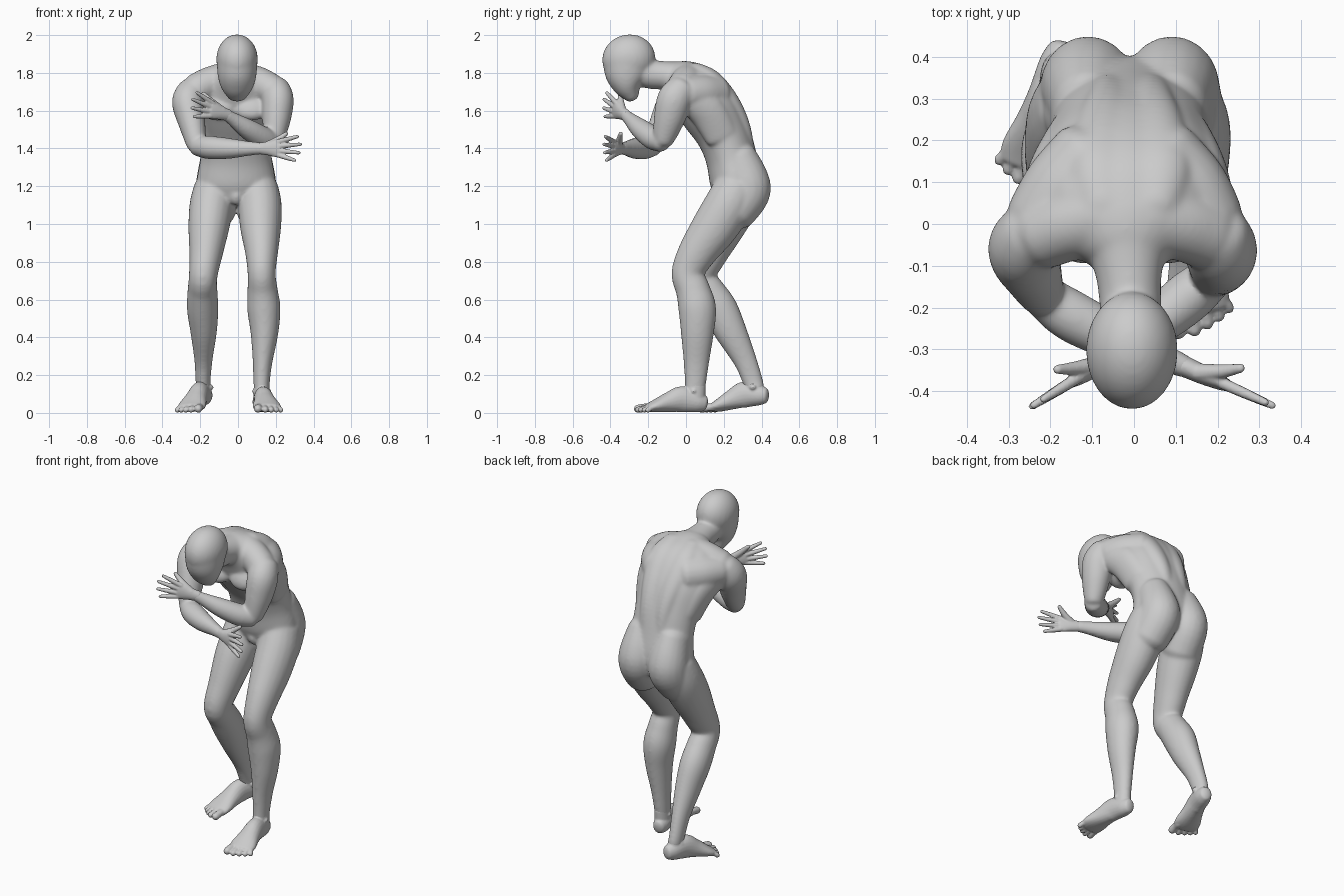
import bpy, bmesh, math
from mathutils import Vector, Matrix

bm = bmesh.new()
X, Z = Vector((1, 0, 0)), Vector((0, 0, 1))


def catmull(a, b, c, d, t):
    return [0.5 * (2 * q + (r - p) * t + (2 * p - 5 * q + 4 * r - s) * t * t
                   + (3 * q - p - 3 * r + s) * t ** 3) for p, q, r, s in zip(a, b, c, d)]


def tube(pts, side, cap=0.5, n=20, steps=5):
    """Loft ellipses (x, y, z, half width along side, half depth) with rounded ends."""
    pts = [list(p) + [p[3]] * (5 - len(p)) for p in pts]
    ext = [pts[0]] + pts + [pts[-1]]
    smp = [catmull(*ext[i:i + 4], k / steps) for i in range(len(pts) - 1) for k in range(steps)]
    smp.append(pts[-1])
    frames = []
    for i, s in enumerate(smp):
        t = Vector(smp[min(i + 1, len(smp) - 1)][:3]) - Vector(smp[max(i - 1, 0)][:3])
        frames.append((Vector(s[:3]), s[3], s[4], t.normalized()))

    def end(frame, sign):
        c, a, b, t = frame
        return [(c + t * sign * cap * min(a, b) * math.sin(w), a * math.cos(w), b * math.cos(w), t)
                for w in (0.5, 1.0, 1.4)]
    frames = end(frames[0], -1)[::-1] + frames + end(frames[-1], 1)
    rings = []
    for c, a, b, t in frames:
        u = (side - t * side.dot(t)).normalized()
        v = t.cross(u)
        rings.append([bm.verts.new(c + u * a * math.cos(2 * math.pi * k / n)
                                   + v * b * math.sin(2 * math.pi * k / n)) for k in range(n)])
    for r, s in zip(rings, rings[1:]):
        for k in range(n):
            bm.faces.new((r[k], r[(k + 1) % n], s[(k + 1) % n], s[k]))
    bm.faces.new(rings[0][::-1])
    bm.faces.new(rings[-1])


def ball(c, r, tilt=0):
    m = Matrix.Translation(c) @ Matrix.Rotation(tilt, 4, 'X') @ Matrix.Diagonal((*r, 1))
    bmesh.ops.create_uvsphere(bm, u_segments=24, v_segments=16, radius=1, matrix=m)


def finish(name, voxel, iterations, grow):
    """Fuse everything built so far into one smooth object."""
    bmesh.ops.recalc_face_normals(bm, faces=bm.faces)
    mesh = bpy.data.meshes.new(name)
    bm.to_mesh(mesh)
    bm.clear()
    obj = bpy.data.objects.new(name, mesh)
    bpy.context.collection.objects.link(obj)
    fuse = obj.modifiers.new("fuse", 'REMESH')
    fuse.mode, fuse.voxel_size, fuse.use_smooth_shade = 'VOXEL', voxel, True
    soft = obj.modifiers.new("soften", 'SMOOTH')
    soft.factor, soft.iterations = 0.5, iterations
    swell = obj.modifiers.new("swell", 'DISPLACE')
    swell.strength, swell.mid_level = grow, 0


def hand(wrist, d, thumb_tip):
    w, d = Vector(wrist), Vector(d).normalized()
    u = (Z - d * Z.dot(d)).normalized()
    tube([(*(w + d * t), a, b) for t, a, b in
          ((-0.02, 0.03, 0.025), (0.035, 0.037, 0.023), (0.075, 0.046, 0.019), (0.1, 0.045, 0.015))], u)
    for off, spread, length in ((0.035, 0.25, 0.116), (0.012, 0.08, 0.13),
                                (-0.012, -0.09, 0.122), (-0.034, -0.3, 0.1)):
        base, dr = w + d * 0.09 + u * off, (d + u * spread).normalized()
        tube([(*base, 0.014), (*(base + dr * length * 0.5), 0.0125), (*(base + dr * length), 0.009)],
             u, 1, 10)
    base, tip = w + d * 0.025 + u * 0.014, Vector(thumb_tip)
    mid = base.lerp(tip, 0.5) + d * 0.006
    tube([(*base, 0.022), (*mid, 0.017), (*tip, 0.011)], d, 1, 10)


def foot(heel, toe, out, lift):
    h, f = Vector((*heel, 0)), Vector((toe[0] - heel[0], toe[1] - heel[1], 0))
    s = Vector((-f.y, f.x, 0)).normalized() * out
    tube([(*(h + f * t + Z * (z + lift * max(0, 1 - t / 0.8))), a, b) for t, a, z, b in
          ((0.05, 0.035, 0.05, 0.042), (0.15, 0.045, 0.057, 0.054), (0.36, 0.049, 0.072, 0.068),
           (0.54, 0.058, 0.057, 0.053), (0.73, 0.074, 0.037, 0.034), (0.84, 0.07, 0.027, 0.022))], s)
    for off, t, r in ((-0.052, 0.96, 0.021), (-0.017, 0.97, 0.016), (0.012, 0.94, 0.015),
                      (0.038, 0.905, 0.014), (0.061, 0.86, 0.014)):
        a, b = h + f * 0.78 + s * off * 0.9 + Z * 0.03, h + f * t + s * off * 1.12 + Z * (r + 0.001)
        tube([(*a, r), (*(a.lerp(b, 0.5) + Z * 0.003), r * 0.95), (*b, r)], s, 1, 10)


# hands
hand((-.065, -.325, 1.58), (-.185, -.115, .06), (-.183, -.348, 1.69))
hand((.13, -.345, 1.4), (.225, -.1, 0), (.255, -.345, 1.478))
finish("hands", 0.0045, 4, 0.0005)

# feet with ankles
foot((.115, .115), (.165, -.262), 1, 0)
tube([(.125, .05, .15, .04, .054), (.125, .045, .07, .042, .055)], X)
foot((-.165, .437), (-.27, .085), -1, .045)
tube([(-.185, .355, .16, .036, .05), (-.18, .37, .1, .04, .05)], X)
for x, y, z in ((.125, .04, .115), (-.18, .355, .135)):
    ball((x, y, z), (.05, .025, .022))
finish("feet", 0.005, 6, 0.001)

# torso and neck
tube([(-.01, .27, 1.13, .17, .11), (-.01, .265, 1.22, .205, .135), (-.01, .24, 1.35, .187, .133),
      (-.012, .2, 1.47, .19, .14), (-.015, .135, 1.59, .215, .157), (-.02, .06, 1.69, .225, .155),
      (-.02, -.01, 1.75, .19, .122), (-.02, -.07, 1.785, .11, .085)], X, 0.3, 32)
tube([(-.02, .01, 1.765, .12, .095), (-.013, -.11, 1.785, .08, .075), (-.008, -.2, 1.795, .072, .075),
      (-.005, -.27, 1.83, .075, .075)], X)

# back, shoulder, chest and buttock muscles
for s in (-1, 1):
    tube([(-.01 + s * x, y, z, a, .048) for x, y, z, a in
          ((.05, .32, 1.31, .045), (.052, .296, 1.495, .05), (.062, .234, 1.645, .065),
           (.07, .14, 1.763, .075), (.06, .04, 1.808, .06))], X)
    tube([(-.02 + s * .05, .02, 1.765, .09), (-.02 + s * .13, .0, 1.745, .085),
          (-.023 + s * .2, -.025, 1.71, .083)], Z)
    tube([(-.02 + s * .08, .15, 1.685, .105), (-.02 + s * .15, .08, 1.69, .098),
          (-.023 + s * .205, .0, 1.69, .085)], Z)
    tube([(-.022 + s * .2, .0, 1.68, .07, .08), (-.015 + s * .173, .11, 1.6, .066, .095),
          (-.012 + s * .152, .19, 1.46, .043, .085)], X)
    ball((-.02 + s * .09, -.03, 1.625), (.1, .05, .085), -.6)
    tube([(-.01 + s * .1, .268, 1.36, .085, .1), (-.01 + s * .1, .318, 1.24, .108, .116),
          (-.01 + s * .102, .32, 1.165, .112, .122), (-.01 + s * .116, .25, 1.06, .108, .112)], X)
ball((-.01, .18, 1.15), (.035, .04, .05))

# head
ball((-.005, -.303, 1.873), (.108, .14, .128), .25)
tube([(-.005, -.308, 1.87, .106, .132), (-.005, -.314, 1.785, .1, .112), (-.005, -.307, 1.725, .083, .075),
      (-.005, -.287, 1.675, .05, .038)], X, 0.6, 28)

# upper arms
tube([(.19, -.02, 1.715, .08), (.21, -.06, 1.66, .083, .09), (.205, -.085, 1.57, .076, .083),
      (.195, -.11, 1.48, .06, .064), (.19, -.12, 1.437, .05)], X)
tube([(-.235, -.02, 1.705, .08), (-.265, -.06, 1.645, .083, .09), (-.245, -.11, 1.54, .07, .08),
      (-.226, -.155, 1.45, .056, .062), (-.22, -.17, 1.415, .05)], X)

# forearms
tube([(.19, -.125, 1.432, .05), (.13, -.175, 1.455, .06), (.05, -.24, 1.503, .052),
      (-.03, -.3, 1.557, .035, .031), (-.065, -.325, 1.58, .03, .025)], Z)
tube([(-.22, -.17, 1.413, .05), (-.15, -.22, 1.405, .06), (-.05, -.27, 1.4, .053),
      (.06, -.315, 1.4, .037, .033), (.13, -.345, 1.4, .03, .025)], Z)

# forward leg
tube([(.10, .27, 1.19, .11, .12), (.115, .225, 1.1, .114, .125), (.12, .15, .98, .106, .12),
      (.125, .06, .85, .085, .1), (.125, .01, .74, .072, .085), (.13, .037, .65, .078, .089),
      (.137, .06, .55, .086, .098), (.14, .06, .42, .071, .085), (.13, .055, .27, .05, .066),
      (.125, .05, .16, .041, .055), (.125, .045, .1, .038, .05)], X)
ball((.125, -.033, .755), (.045, .04, .06))

# trailing leg
tube([(-.12, .285, 1.19, .11, .12), (-.14, .25, 1.1, .114, .125), (-.155, .185, .98, .106, .12),
      (-.17, .115, .84, .086, .1), (-.185, .068, .72, .073, .085), (-.188, .115, .645, .077, .088),
      (-.187, .177, .55, .081, .094), (-.182, .237, .43, .068, .083), (-.183, .312, .28, .046, .06),
      (-.185, .353, .17, .038, .052), (-.18, .368, .12, .037, .047)], X)
ball((-.185, .03, .72), (.045, .043, .06), .2)

# body fused last, with stronger softening between muscles
finish("body", 0.0075, 22, 0.0025)
